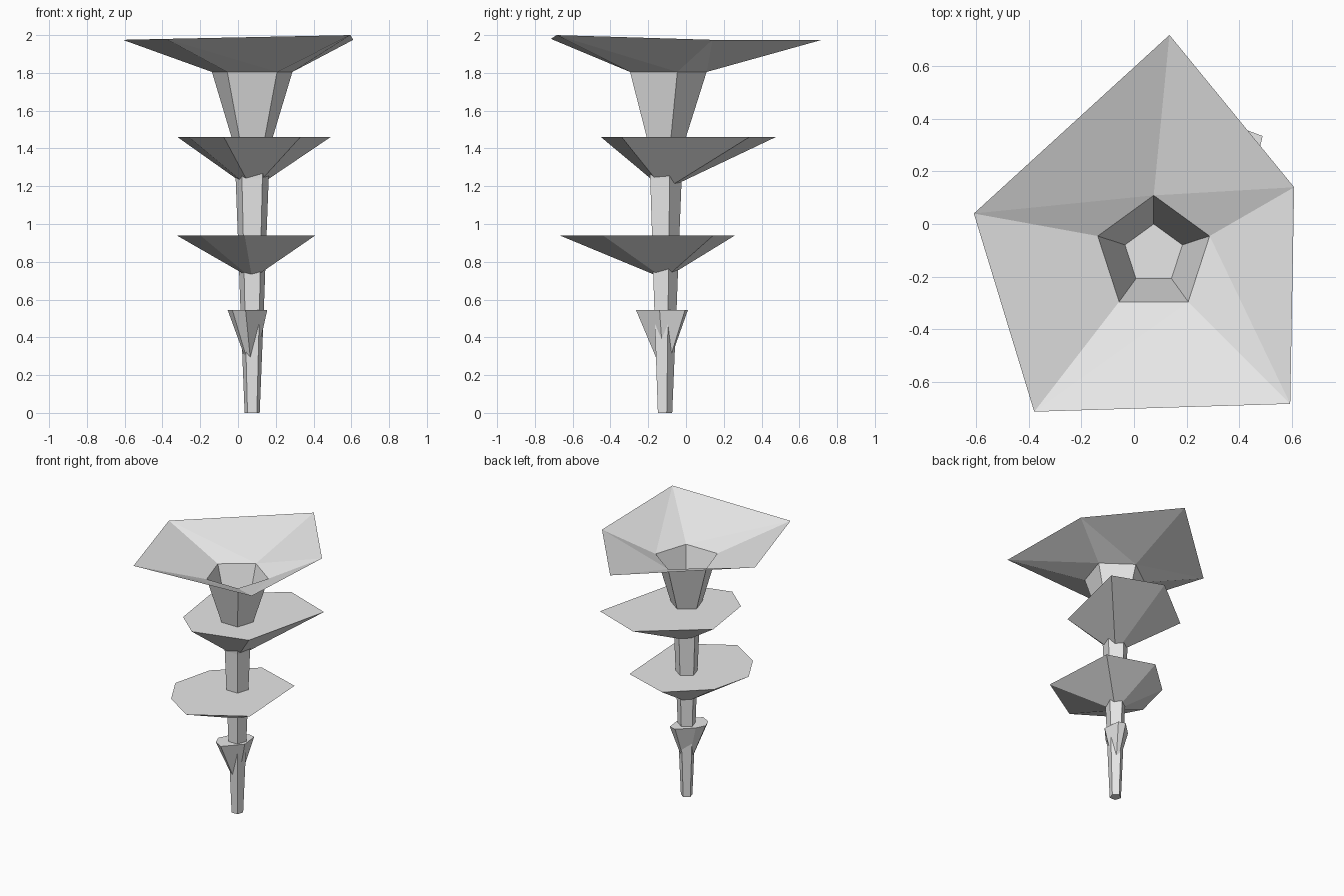
import bpy
import math

if "Cube" in bpy.data.objects:
    bpy.data.objects.remove(bpy.data.objects["Cube"])

CX, CY = 0.075, -0.115  # trunk axis

grey = bpy.data.materials.new("light_grey")
grey.diffuse_color = (0.8, 0.8, 0.8, 1)
grey.use_nodes = True
grey.node_tree.nodes["Principled BSDF"].inputs["Base Color"].default_value = grey.diffuse_color


def make_object(name, verts, faces):
    mesh = bpy.data.meshes.new(name)
    mesh.from_pydata(verts, [], faces)
    mesh.materials.append(grey)
    mesh.update()
    obj = bpy.data.objects.new(name, mesh)
    bpy.context.collection.objects.link(obj)
    return obj


def pentagon(radius, z):
    """Five-sided ring, counter-clockwise, first corner towards the back."""
    return [(CX + radius * math.cos(math.pi / 2 + k * math.tau / 5),
             CY + radius * math.sin(math.pi / 2 + k * math.tau / 5), z)
            for k in range(5)]


# Trunk: five-sided, widening upwards into an open funnel
profile = [(0.042, 0), (0.065, 0.545), (0.08, 0.94), (0.092, 1.24),
           (0.115, 1.46), (0.224, 1.805)]
verts = [v for r, z in profile for v in pentagon(r, z)]
faces = [tuple(reversed(range(5)))]
for row in range(len(profile) - 1):
    for k in range(5):
        a, b = row * 5 + k, row * 5 + (k + 1) % 5
        faces.append((a, b, b + 5, a + 5))
make_object("trunk", verts, faces)


# Capped tiers: an irregular flat rim tapering to a point inside the trunk
def tier(name, rim, z_rim, z_tip):
    n = len(rim)
    pts = [(x, y, z_rim) for x, y in rim] + [(CX, CY, z_tip)]
    sides = [((k + 1) % n, k, n) for k in range(n)]
    make_object(name, pts, [tuple(range(n))] + sides)


tier("lower_tier",
     [(0.085, 0.01), (0.14, -0.005), (0.155, -0.14), (0.04, -0.265),
      (-0.03, -0.225), (-0.055, -0.16), (-0.02, -0.09)], 0.545, 0.19)
tier("middle_tier",
     [(0.02, 0.26), (-0.25, 0.015), (-0.325, -0.29), (-0.2, -0.52),
      (0.035, -0.67), (0.41, -0.44), (0.375, 0.145)], 0.94, 0.71)
tier("upper_tier",
     [(0.115, 0.475), (-0.32, 0.13), (-0.26, -0.29), (-0.075, -0.45),
      (0.33, -0.34), (0.49, 0.335)], 1.46, 1.18)

# Crown: open flared collar from the funnel mouth to an uneven rim
rim = [(0.135, 0.72, 1.975), (-0.61, 0.04, 1.975), (-0.38, -0.715, 1.98),
       (0.595, -0.685, 2.0), (0.61, 0.14, 1.975)]
faces = []
for k in range(5):
    n = (k + 1) % 5
    if k == 0:  # this panel folds the other way
        faces += [(k, n, 5 + n), (k, 5 + n, 5 + k)]
    else:
        faces += [(k, n, 5 + k), (n, 5 + n, 5 + k)]
make_object("crown", pentagon(0.224, 1.805) + rim, faces)
